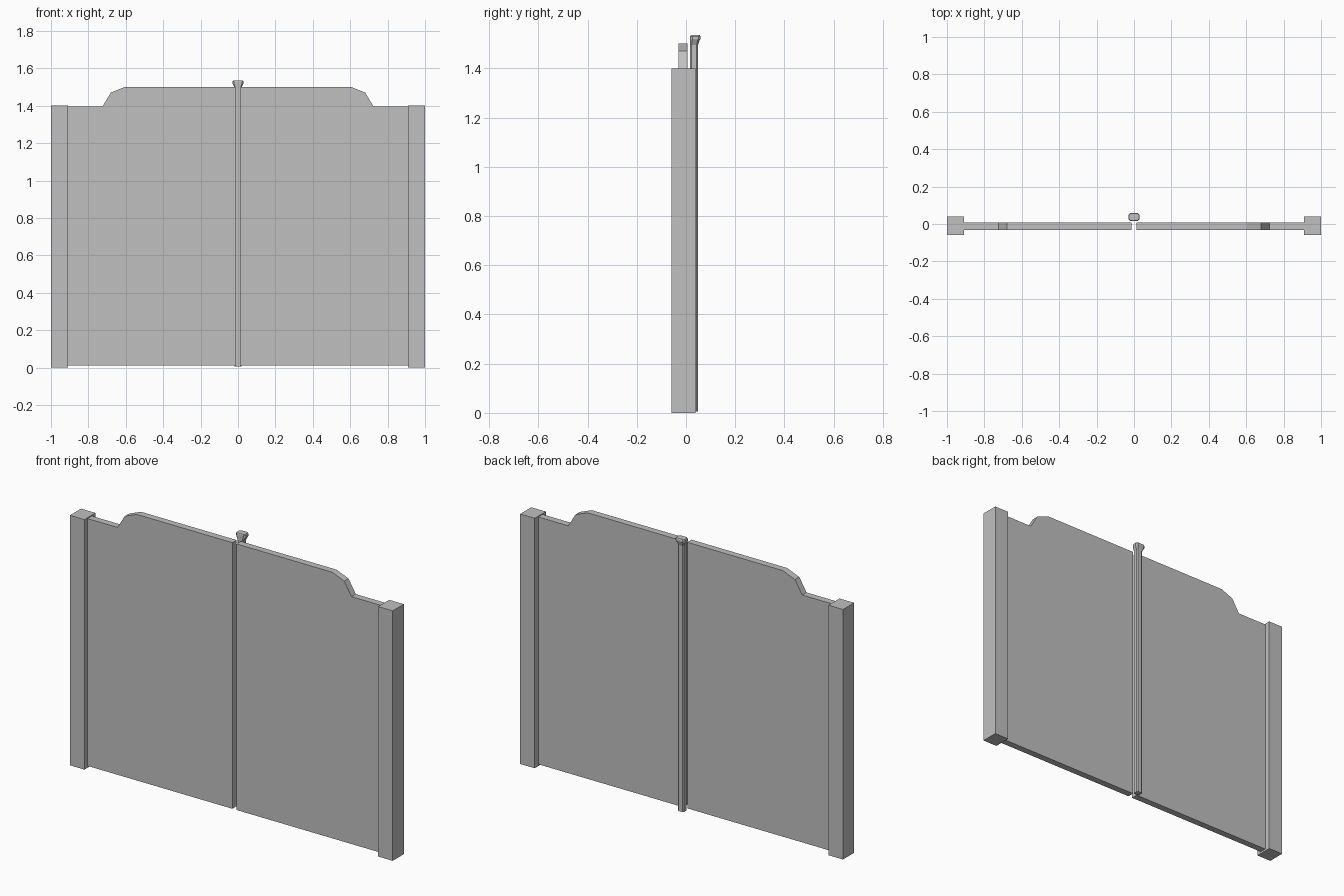
import bpy
import bmesh

cube = bpy.data.objects.get("Cube")
if cube:
    bpy.data.objects.remove(cube, do_unlink=True)

grey = bpy.data.materials.new("plain grey")
grey.use_nodes = True
grey.diffuse_color = (0.53, 0.53, 0.53, 1)
grey.node_tree.nodes["Principled BSDF"].inputs["Base Color"].default_value = grey.diffuse_color


def loft(name, rings):
    """Solid through matching rings of points, capped at both ends."""
    bm = bmesh.new()
    loops = [[bm.verts.new(p) for p in ring] for ring in rings]
    n = len(loops[0])
    for a, b in zip(loops, loops[1:]):
        for i in range(n):
            j = (i + 1) % n
            bm.faces.new((a[i], a[j], b[j], b[i]))
    bm.faces.new(loops[0][::-1])
    bm.faces.new(loops[-1])
    bmesh.ops.recalc_face_normals(bm, faces=bm.faces)
    mesh = bpy.data.meshes.new(name)
    bm.to_mesh(mesh)
    bm.free()
    mesh.materials.append(grey)
    obj = bpy.data.objects.new(name, mesh)
    bpy.context.collection.objects.link(obj)
    return obj


# Gate leaf outline with a shaped shoulder
leaf = [(0.013, 0.01), (0.91, 0.01), (0.91, 1.395), (0.725, 1.395),
        (0.68, 1.47), (0.605, 1.5), (0.013, 1.5)]
post = [(0.91, -0.059), (1, -0.059), (1, 0.039), (0.91, 0.039)]

for side, s in (("left", 1), ("right", -1)):
    loft(side + "_gate_leaf", [[(s * x, y, z) for x, z in leaf] for y in (-0.031, 0.007)])
    loft(side + "_post", [[(s * x, y, z) for x, y in post] for z in (0, 1.4)])


def bar_ring(half, front, back, z):
    """Bar cross-section with chamfered corners."""
    c = 0.3 * half
    right = [(half - c, front), (half, front + c), (half, back - c), (half - c, back)]
    left = [(-x, y) for x, y in reversed(right)]
    return [(x, y, z) for x, y in right + left]


# Closing bar behind the gap, flaring into a cap
loft("closing_bar", [bar_ring(0.018, 0.017, 0.049, 0.005),
                     bar_ring(0.018, 0.017, 0.049, 1.495),
                     bar_ring(0.028, 0.017, 0.056, 1.515),
                     bar_ring(0.03, 0.017, 0.059, 1.52),
                     bar_ring(0.03, 0.017, 0.059, 1.53),
                     bar_ring(0.026, 0.02, 0.056, 1.535)])
